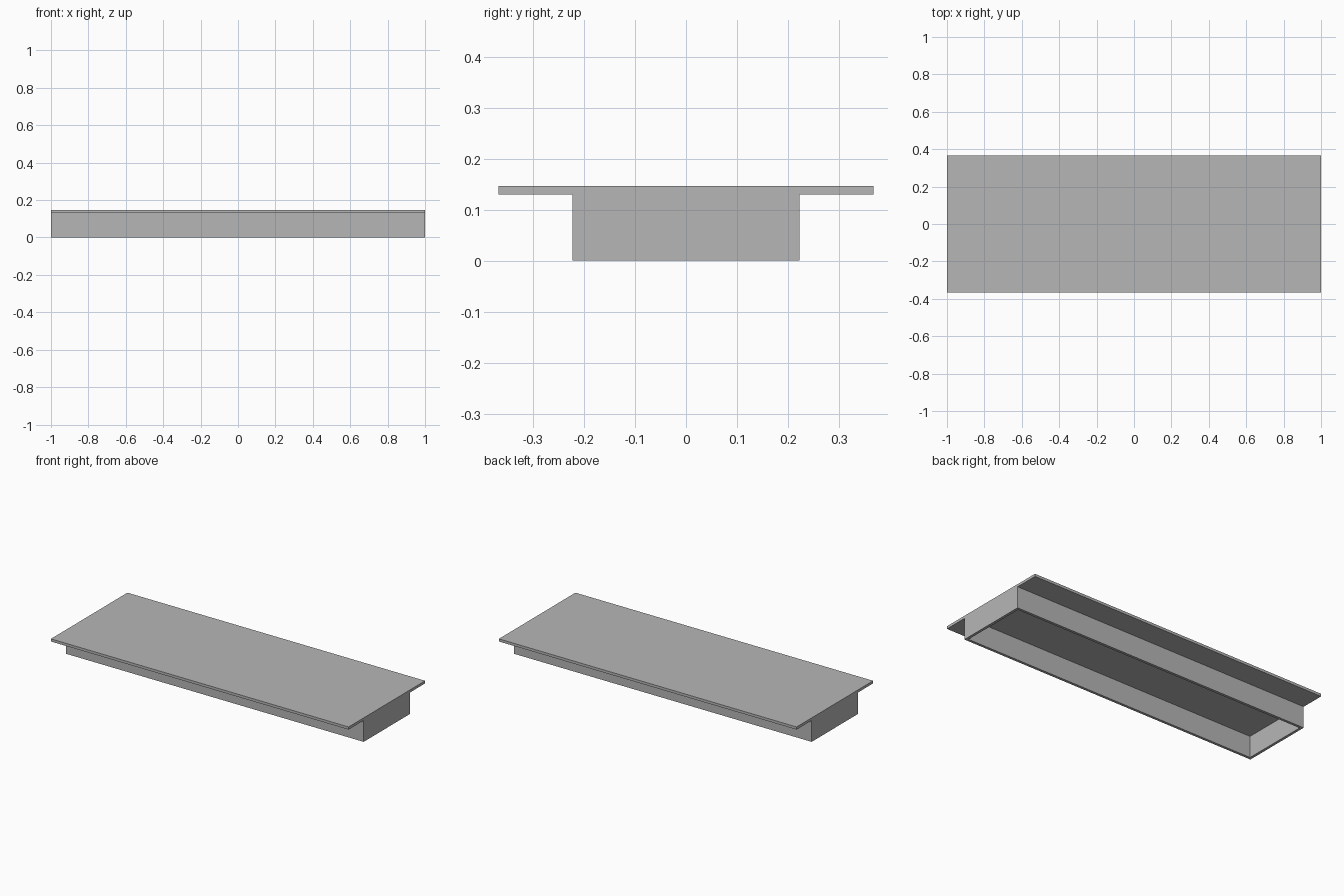
import bpy
import bmesh

cube = bpy.data.objects.get("Cube")
if cube:
    bpy.data.objects.remove(cube, do_unlink=True)

LENGTH = 2.0
TOP_DEPTH, BASE_DEPTH = 0.734, 0.444
BASE_HEIGHT, THICKNESS = 0.13, 0.016

grey = bpy.data.materials.new("plain grey")
grey.use_nodes = True
colour = (0.47, 0.47, 0.47, 1)
grey.diffuse_color = colour
grey.node_tree.nodes["Principled BSDF"].inputs["Base Color"].default_value = colour


def box(name, size, bottom, hollow=False):
    """Box standing at a given height; hollow makes it an open frame of walls."""
    bm = bmesh.new()
    bmesh.ops.create_cube(bm, size=1)
    for v in bm.verts:
        v.co.x *= size[0]
        v.co.y *= size[1]
        v.co.z = bottom + (v.co.z + 0.5) * size[2]
    if hollow:
        ends = [f for f in bm.faces if abs(f.normal.z) > 0.5]
        bmesh.ops.delete(bm, geom=ends, context='FACES_ONLY')
    mesh = bpy.data.meshes.new(name)
    bm.to_mesh(mesh)
    bm.free()
    mesh.materials.append(grey)
    obj = bpy.data.objects.new(name, mesh)
    bpy.context.collection.objects.link(obj)
    if hollow:
        walls = obj.modifiers.new("wall thickness", 'SOLIDIFY')
        walls.thickness = THICKNESS
        walls.offset = -1
        walls.use_even_offset = True
    return obj


# Thin overhanging top
box("top_panel", (LENGTH, TOP_DEPTH, THICKNESS), BASE_HEIGHT)

# Four walls below it, open underneath
box("base_frame", (LENGTH, BASE_DEPTH, BASE_HEIGHT), 0, hollow=True)
